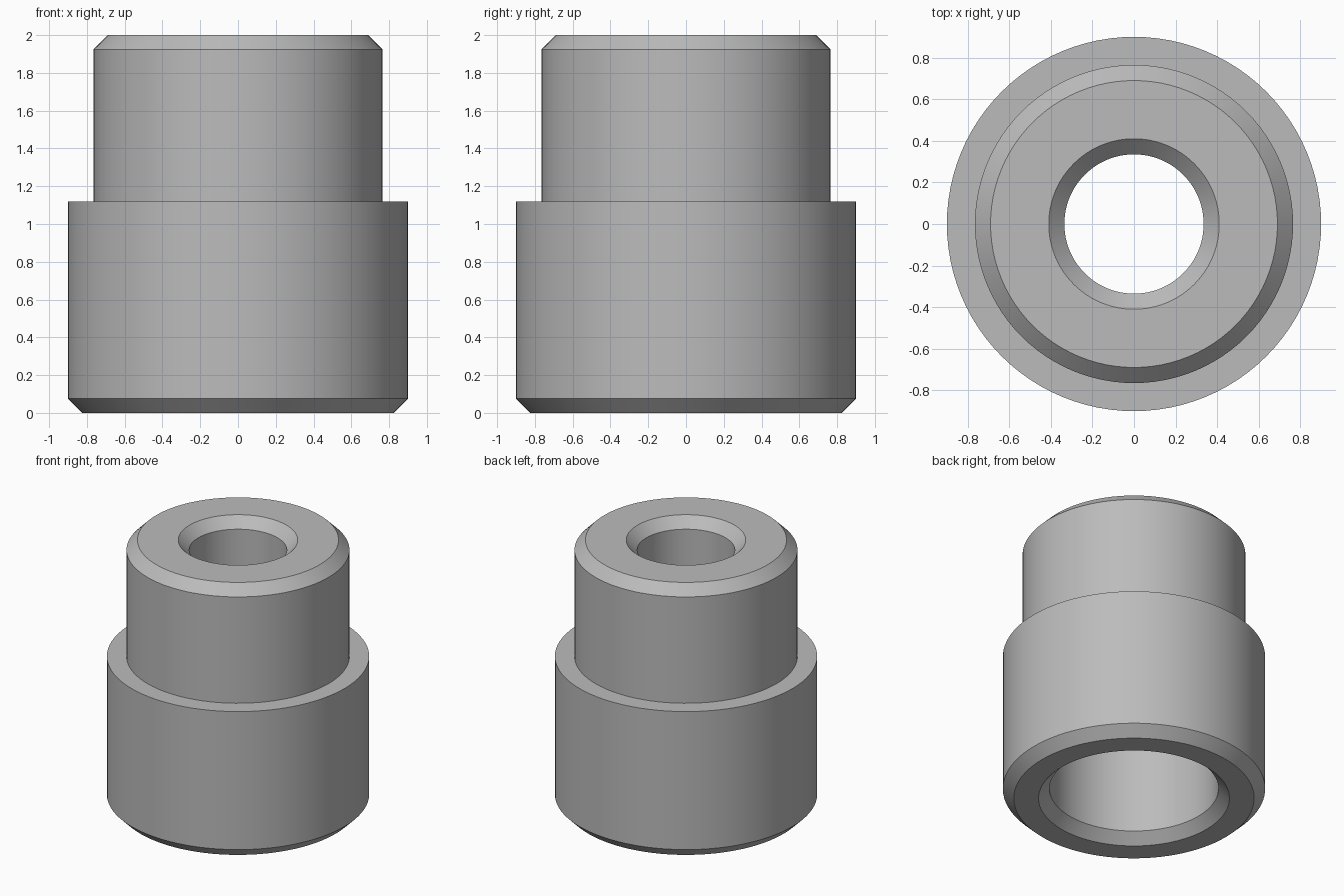
import bpy, bmesh, math

cube = bpy.data.objects.get("Cube")
if cube:
    bpy.data.objects.remove(cube, do_unlink=True)

# Plain grey metal
metal = bpy.data.materials.new("grey_metal")
metal.use_nodes = True
grey = (0.5, 0.5, 0.5, 1.0)
metal.diffuse_color = grey
metal.node_tree.nodes["Principled BSDF"].inputs["Base Color"].default_value = grey

SEGMENTS = 96
HEIGHT, SHOULDER, SOCKET = 2.0, 1.12, 0.92
BODY, NECK = 0.90, 0.765          # outer radii
WIDE_BORE, BORE = 0.58, 0.335     # inner radii
C = 0.075                         # chamfer on every rim

# Closed wall section (radius, height), outside upwards then inside downwards
section = [
    (BODY - C, 0), (BODY, C), (BODY, SHOULDER), (NECK, SHOULDER),
    (NECK, HEIGHT - C), (NECK - C, HEIGHT),
    (BORE + C, HEIGHT), (BORE, HEIGHT - C), (BORE, SOCKET),
    (WIDE_BORE, SOCKET), (WIDE_BORE, C), (WIDE_BORE + C, 0),
]


def lathe(name, points, material):
    """Revolve a closed section around the z axis."""
    bm = bmesh.new()
    verts = [bm.verts.new((r, 0, z)) for r, z in points]
    edges = [bm.edges.new((v, verts[(i + 1) % len(verts)]))
             for i, v in enumerate(verts)]
    bmesh.ops.spin(bm, geom=verts + edges, cent=(0, 0, 0), axis=(0, 0, 1),
                   angle=math.tau, steps=SEGMENTS, use_merge=True)
    bmesh.ops.remove_doubles(bm, verts=bm.verts, dist=1e-4)
    bmesh.ops.recalc_face_normals(bm, faces=bm.faces)
    mesh = bpy.data.meshes.new(name)
    bm.to_mesh(mesh)
    bm.free()
    mesh.materials.append(material)
    obj = bpy.data.objects.new(name, mesh)
    bpy.context.collection.objects.link(obj)
    return obj


# Stepped sleeve with a wide socket below and a narrow bore above
sleeve = lathe("stepped_sleeve", section, metal)
bpy.ops.object.select_all(action="DESELECT")
sleeve.select_set(True)
bpy.context.view_layer.objects.active = sleeve
bpy.ops.object.shade_smooth_by_angle(angle=math.radians(30))
